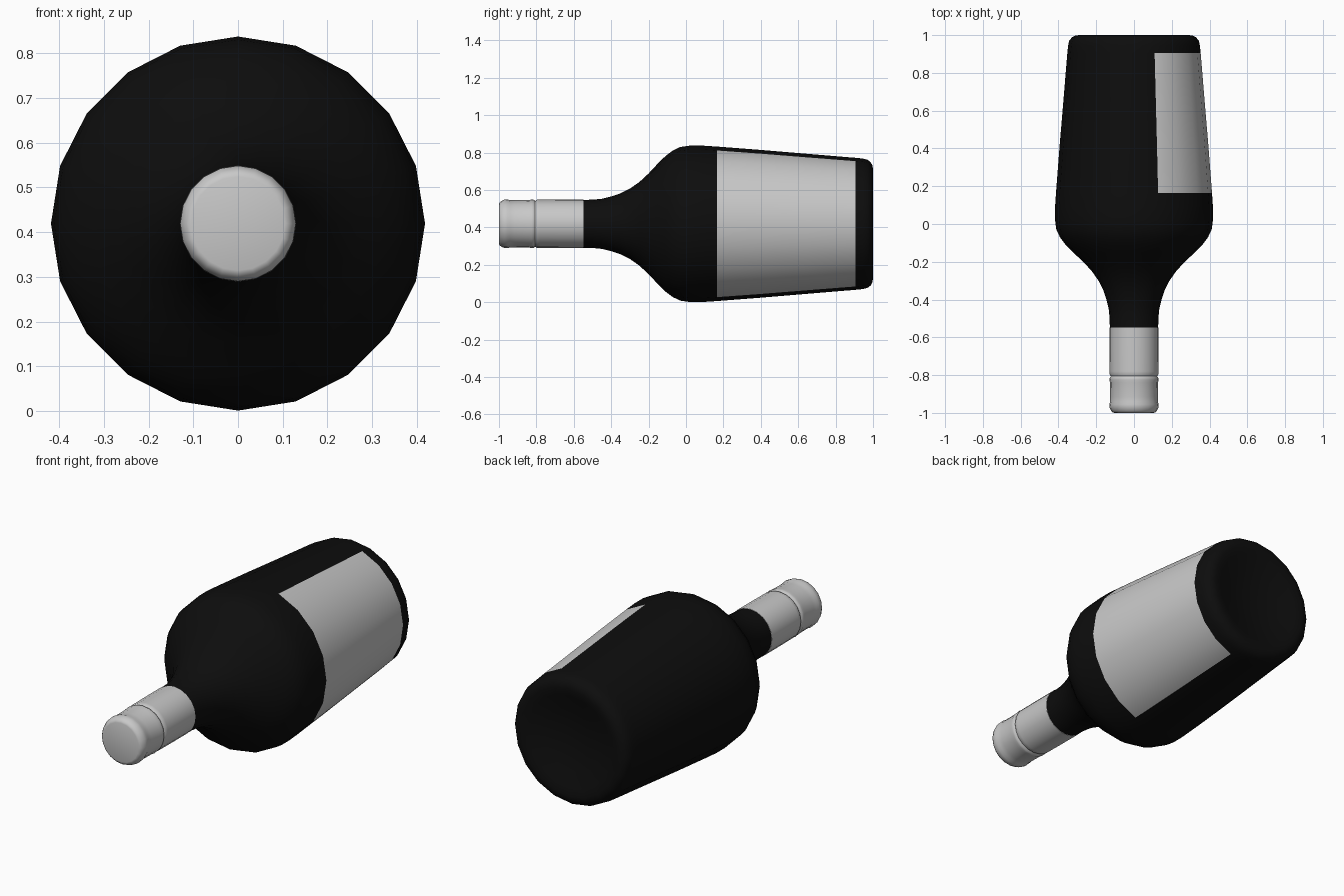
import bpy, bmesh, math

if "Cube" in bpy.data.objects:
    bpy.data.objects.remove(bpy.data.objects["Cube"])

SIDES = 20
AXIS_Z = 0.419


def material(name, value):
    m = bpy.data.materials.new(name)
    m.diffuse_color = (value, value, value, 1)
    m.use_nodes = True
    m.node_tree.nodes["Principled BSDF"].inputs["Base Color"].default_value = m.diffuse_color
    return m


black = material("black glass", 0.004)
grey = material("light grey paper and foil", 0.58)


def lathe(name, profile, mats, rule=None):
    """Spin (y, radius) points round the lying bottle axis."""
    bm = bmesh.new()
    rings = []
    for y, r in profile:
        ring = []
        for i in range(SIDES):
            a = 2 * math.pi * i / SIDES
            ring.append(bm.verts.new((r * math.sin(a), y, AXIS_Z + r * math.cos(a))))
        rings.append(ring)
    for k in range(len(rings) - 1):
        for i in range(SIDES):
            j = (i + 1) % SIDES
            f = bm.faces.new((rings[k][i], rings[k][j], rings[k + 1][j], rings[k + 1][i]))
            if rule and rule((profile[k][0] + profile[k + 1][0]) / 2, i):
                f.material_index = 1
    # close both ends
    bm.faces.new(rings[0])
    bm.faces.new(rings[-1])
    bmesh.ops.recalc_face_normals(bm, faces=bm.faces[:])
    me = bpy.data.meshes.new(name)
    bm.to_mesh(me)
    bm.free()
    for m in mats:
        me.materials.append(m)
    ob = bpy.data.objects.new(name, me)
    bpy.context.collection.objects.link(ob)
    bpy.ops.object.select_all(action='DESELECT')
    ob.select_set(True)
    bpy.context.view_layer.objects.active = ob
    bpy.ops.object.shade_smooth_by_angle(angle=math.radians(40))
    return ob


# Glass body with neck, shoulder, tapering sides and a shallow hollow base;
# the label covers eight facets on the right side
lathe("bottle", [
    (-0.55, 0.128), (-0.50, 0.129), (-0.45, 0.134), (-0.40, 0.146), (-0.35, 0.163),
    (-0.30, 0.188), (-0.25, 0.223), (-0.20, 0.269), (-0.15, 0.323),
    (-0.11, 0.362), (-0.07, 0.392), (-0.03, 0.411), (0.02, 0.418),
    (0.09, 0.418), (0.165, 0.413), (0.40, 0.395), (0.65, 0.374), (0.905, 0.353),
    (0.945, 0.349), (0.97, 0.343), (0.987, 0.330), (0.997, 0.312), (1.0, 0.29),
    (0.99, 0.25), (0.965, 0.17), (0.95, 0.08), (0.947, 0.01),
], [black, grey], lambda y, i: 0.165 < y < 0.905 and 1 <= i <= 8)

# Foil cap and sleeve with a rolled groove
lathe("foil_cap", [
    (-1.0, 0.105), (-0.997, 0.114), (-0.988, 0.122), (-0.972, 0.129), (-0.955, 0.130),
    (-0.940, 0.126), (-0.915, 0.126), (-0.84, 0.127), (-0.825, 0.130), (-0.815, 0.129),
    (-0.806, 0.123), (-0.797, 0.129), (-0.78, 0.129), (-0.66, 0.130), (-0.548, 0.130),
], [grey])
